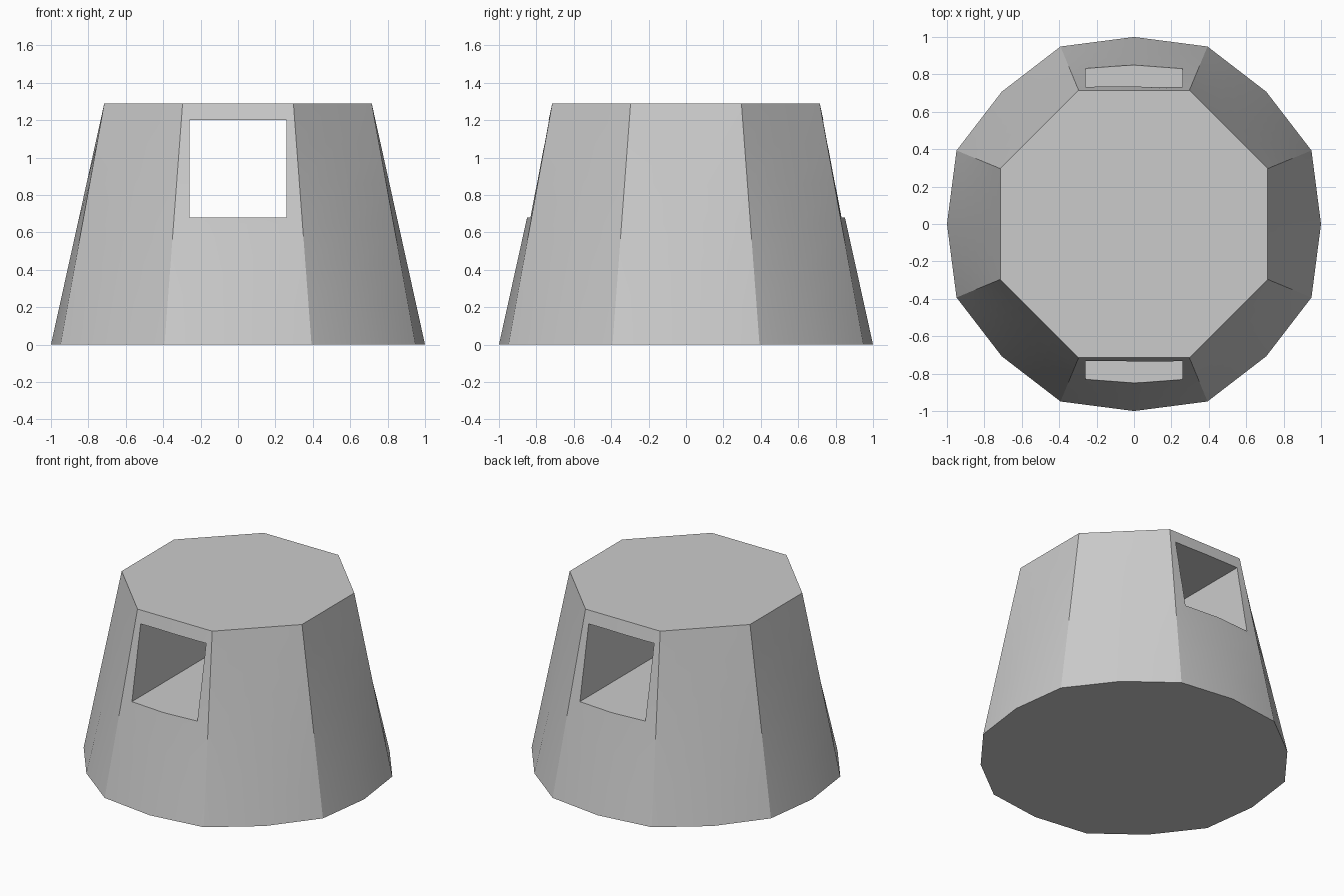
import bpy, bmesh, math

cube = bpy.data.objects.get("Cube")
if cube:
    bpy.data.objects.remove(cube, do_unlink=True)

HEIGHT, RINGS = 1.29, 6
grey = bpy.data.materials.new("plain_grey")
grey.use_nodes = True
colour = (0.6, 0.6, 0.6, 1)
grey.diffuse_color = colour
grey.node_tree.nodes["Principled BSDF"].inputs["Base Color"].default_value = colour


def outline(corner, apothem):
    """Octagon with a midpoint on every side; even points are midpoints."""
    radii = (apothem, corner)
    return [(radii[i % 2] * math.cos(a), radii[i % 2] * math.sin(a))
            for i, a in ((i, i * math.pi / 8) for i in range(16))]


# Tapered body: rounded sixteen-sided base lofted to an octagonal top
base = outline(1.027, 1.0)
top = outline(0.715 / math.cos(math.pi / 8), 0.715)
bm = bmesh.new()
rings = []
for k in range(RINGS + 1):
    t = k / RINGS
    rings.append([bm.verts.new((b[0] + (u[0] - b[0]) * t,
                                b[1] + (u[1] - b[1]) * t, HEIGHT * t))
                  for b, u in zip(base, top)])
for low, high in zip(rings, rings[1:]):
    for i in range(16):
        j = (i + 1) % 16
        bm.faces.new((low[i], low[j], high[j], high[i]))
bm.faces.new(rings[0][::-1])
bm.faces.new(rings[-1])
mesh = bpy.data.meshes.new("tapered_body")
bm.to_mesh(mesh)
bm.free()
mesh.materials.append(grey)
body = bpy.data.objects.new("tapered_body", mesh)
bpy.context.collection.objects.link(body)

# Square opening running from front to back
bpy.ops.mesh.primitive_cube_add(size=1, location=(0, 0, 0.94))
cutter = bpy.context.object
cutter.name = "opening_cutter"
cutter.scale = (0.52, 3, 0.52)
cutter.hide_render = True
cutter.data.materials.append(grey)
bpy.ops.object.select_all(action='DESELECT')
body.select_set(True)
bpy.context.view_layer.objects.active = body
cut = body.modifiers.new("opening", 'BOOLEAN')
cut.operation = 'DIFFERENCE'
cut.solver = 'EXACT'
cut.object = cutter
bpy.ops.object.modifier_apply(modifier=cut.name)
bpy.data.objects.remove(cutter, do_unlink=True)

bpy.ops.object.shade_smooth_by_angle(angle=math.radians(30))
